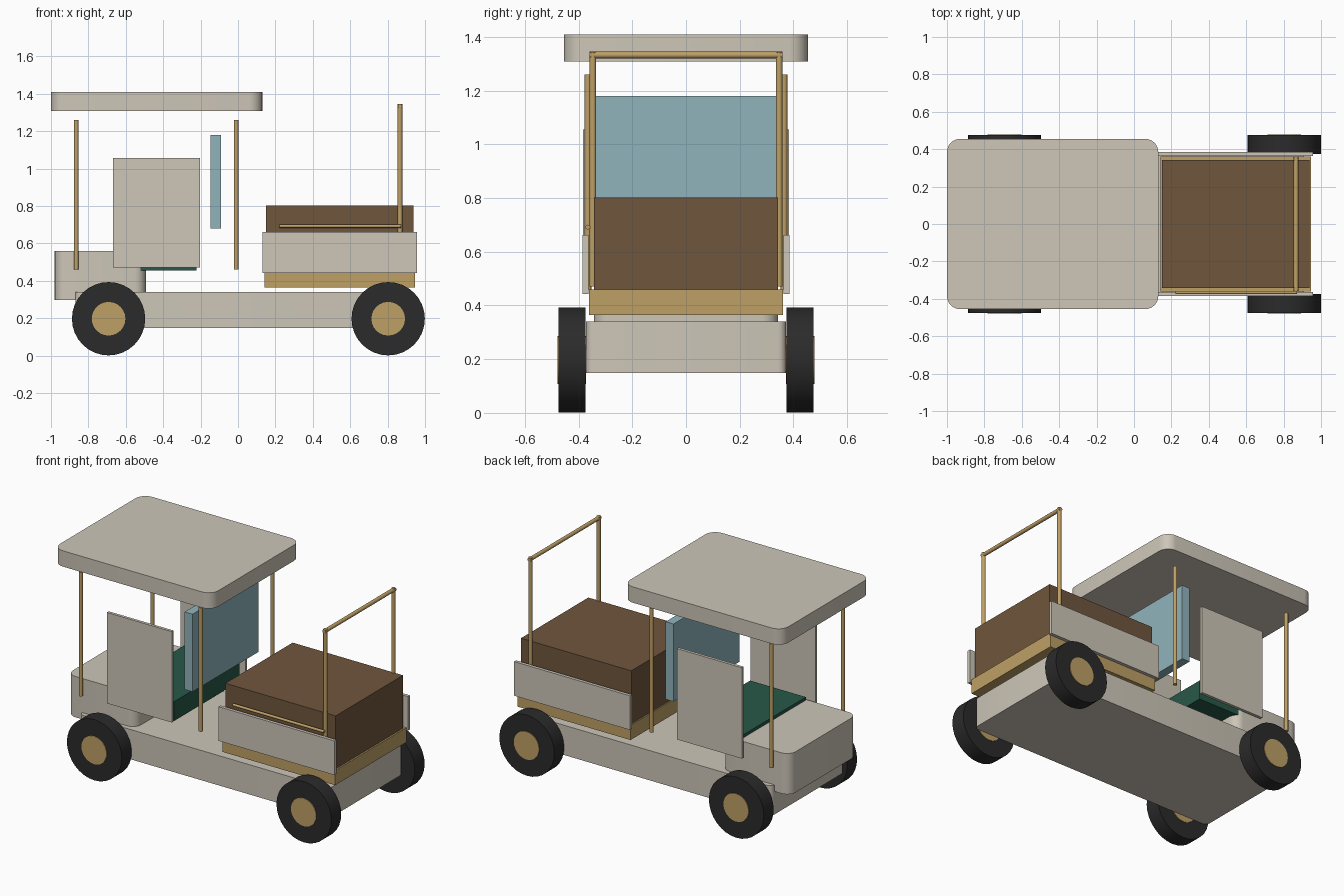
import bpy, bmesh, math
from mathutils import Vector, Matrix

if "Cube" in bpy.data.objects:
    bpy.data.objects.remove(bpy.data.objects["Cube"])


def material(name, rgb):
    m = bpy.data.materials.new(name)
    m.diffuse_color = (*rgb, 1)
    m.use_nodes = True
    m.node_tree.nodes["Principled BSDF"].inputs["Base Color"].default_value = m.diffuse_color
    return m


CREAM = material("cream", (0.61, 0.565, 0.48))
GOLD = material("brass", (0.515, 0.352, 0.133))
BROWN = material("brown", (0.162, 0.093, 0.047))
BLUE = material("blue glass", (0.283, 0.456, 0.503))
GREEN = material("dark green", (0.021, 0.098, 0.065))
BLACK = material("black rubber", (0.024, 0.024, 0.024))


def finish(name, bm, mat, smooth=False):
    bmesh.ops.recalc_face_normals(bm, faces=bm.faces)
    me = bpy.data.meshes.new(name)
    bm.to_mesh(me)
    bm.free()
    me.materials.append(mat)
    ob = bpy.data.objects.new(name, me)
    bpy.context.collection.objects.link(ob)
    if smooth:
        bpy.ops.object.select_all(action='DESELECT')
        bpy.context.view_layer.objects.active = ob
        ob.select_set(True)
        bpy.ops.object.shade_smooth_by_angle(angle=math.radians(35))
    return ob


def box(name, x, y, z, mat, radius=0):
    """Box from (min, max) ranges; radius rounds the vertical corners."""
    bm = bmesh.new()
    bmesh.ops.create_cube(bm, size=1)
    for v in bm.verts:
        v.co = [(r[0] + r[1]) / 2 + c * (r[1] - r[0]) for c, r in zip(v.co, (x, y, z))]
    if radius:
        upright = [e for e in bm.edges if abs(e.verts[0].co.z - e.verts[1].co.z) > 1e-4]
        bmesh.ops.bevel(bm, geom=upright, offset=radius, segments=6, profile=0.5, affect='EDGES')
    return finish(name, bm, mat, radius > 0)


def rod(name, a, b, r, mat, sides=12):
    """Cylinder between two points."""
    a, b = Vector(a), Vector(b)
    d = b - a
    bm = bmesh.new()
    mtx = Matrix.Translation((a + b) / 2) @ d.to_track_quat('Z', 'Y').to_matrix().to_4x4()
    bmesh.ops.create_cone(bm, cap_ends=True, segments=sides, radius1=r, radius2=r,
                          depth=d.length, matrix=mtx)
    return finish(name, bm, mat, True)


# Body
box("chassis", (-0.87, 0.915), (-0.373, 0.373), (0.148, 0.34), CREAM, 0.03)
box("hood", (-0.98, -0.492), (-0.343, 0.343), (0.297, 0.56), CREAM, 0.06)
box("roof", (-1.0, 0.13), (-0.455, 0.455), (1.308, 1.41), CREAM, 0.07)

# Cabin
box("seat", (-0.62, -0.223), (-0.335, 0.335), (0.455, 0.58), GREEN)
box("windscreen", (-0.146, -0.09), (-0.335, 0.335), (0.68, 1.18), BLUE)

# Cargo bed
box("cargo_tray", (0.142, 0.947), (-0.362, 0.362), (0.365, 0.46), GOLD)
box("cargo_box", (0.15, 0.937), (-0.343, 0.343), (0.455, 0.802), BROWN)

# Parts repeated on each side
for side, s in (("front", -1), ("back", 1)):
    box("door_" + side, (-0.667, -0.203), sorted((s * 0.365, s * 0.384)), (0.47, 1.056), CREAM)
    box("cargo_panel_" + side, (0.13, 0.957), sorted((s * 0.364, s * 0.385)), (0.442, 0.662), CREAM)
    for x in (-0.865, -0.01):
        rod("roof_post_" + side, (x, s * 0.365, 0.46), (x, s * 0.365, 1.26), 0.0125, GOLD)
    rod("frame_post_" + side, (0.866, s * 0.347, 0.47), (0.866, s * 0.347, 1.345), 0.0125, GOLD)
    for x in (-0.692, 0.803):
        rod("tyre_" + side, (x, s * 0.375, 0.197), (x, s * 0.475, 0.197), 0.196, BLACK, 32)
        rod("hub_" + side, (x, s * 0.372, 0.197), (x, s * 0.479, 0.197), 0.09, GOLD, 24)

# Rear frame top bar and the single side rail
rod("frame_bar", (0.866, -0.36, 1.333), (0.866, 0.36, 1.333), 0.0125, GOLD)
rod("side_rail", (0.222, -0.366, 0.692), (0.872, -0.366, 0.692), 0.009, GOLD)
